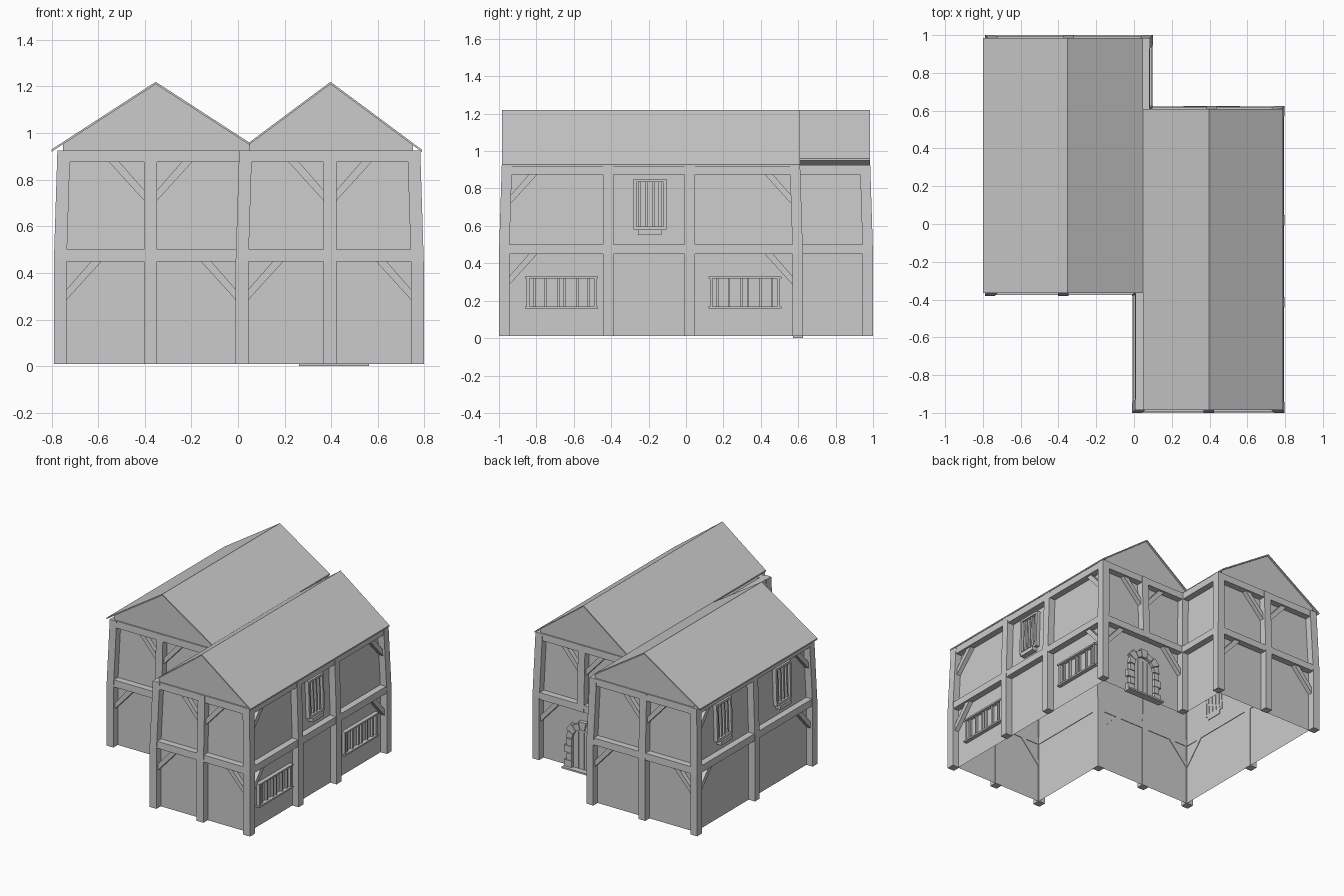
import bpy, bmesh, math
from mathutils import Vector

if "Cube" in bpy.data.objects:
    bpy.data.objects.remove(bpy.data.objects["Cube"])

# Footprint corners, counter-clockwise from the front left
PTS = [Vector(p) for p in [(-.79, -.38), (-.01, -.38), (-.01, -1), (.797, -1),
                           (.797, .625), (.1, .625), (.1, 1), (-.79, 1)]]
N = len(PTS)
CONCAVE = {1, 5}
INSET = .05      # plaster depth behind the timber face
POST = .055
BEAMS = ((.45, .5), (.875, .925))


def lean(z):
    return .015 * max(0, (z - .45) / .475)


def frame(i):
    a, b = PTS[i % N], PTS[(i + 1) % N]
    d = (b - a).normalized()
    return a, d, Vector((-d.y, d.x)), (b - a).length   # start, along, inward, length


def finish(name, bm):
    bmesh.ops.recalc_face_normals(bm, faces=bm.faces)
    me = bpy.data.meshes.new(name)
    bm.to_mesh(me)
    bm.free()
    ob = bpy.data.objects.new(name, me)
    bpy.context.collection.objects.link(ob)
    return ob


def loft(bm, rings):
    """Closed solid through rings of equal point count."""
    vs = [[bm.verts.new(p) for p in r] for r in rings]
    n = len(vs[0])
    for a, b in zip(vs, vs[1:]):
        for k in range(n):
            bm.faces.new((a[k], a[(k + 1) % n], b[(k + 1) % n], b[k]))
    bm.faces.new(vs[0])
    bm.faces.new(vs[-1])


class Wall:
    """Collects pieces on wall i: u along the wall, d inward from the timber face."""
    def __init__(self, i):
        self.a, self.d, self.n, self.len = frame(i)
        self.bm = bmesh.new()

    def at(self, u, d, z):
        p = self.a + self.d * u + self.n * (d + lean(z))
        return (p.x, p.y, z)

    def plate(self, poly, d0, d1=INSET + .004):
        loft(self.bm, [[self.at(u, d, z) for u, z in poly] for d in (d0, d1)])

    def bar(self, u0, u1, z0, z1, d0):
        self.plate([(u0, z0), (u1, z0), (u1, z1), (u0, z1)], d0)

    def brace(self, u, s, h):
        self.plate([(u, h - .165), (u, h - .12), (u + s * .105, h), (u + s * .15, h)], .018)

    def upper_window(self, c):
        for s in (-1, 1):
            self.bar(c + s * .08 - .008, c + s * .08 + .008, .58, .85, .022)
        for z in (.58, .834):
            self.bar(c - .087, c + .087, z, z + .016, .022)
        for k in (-1.5, -.5, .5, 1.5):
            self.bar(c + k * .036 - .007, c + k * .036 + .007, .59, .84, .034)
        self.bar(c - .063, c + .063, .552, .58, .01)

    def lower_window(self, c):
        for z in (.158, .318):
            self.bar(c - .195, c + .195, z, z + .012, .022)
        for s in (-1, 1):
            self.bar(c + s * .18 - .008, c + s * .18 + .008, .17, .32, .028)
            for o in (.017, .085, .145):
                self.bar(c + s * o - .006, c + s * o + .006, .17, .32, .035)

    def door(self, c):
        # arched plank leaf
        arc = [(c + .085 * math.cos(t * math.pi / 10), .22 + .085 * math.sin(t * math.pi / 10))
               for t in range(11)]
        self.plate([(c - .085, .01), (c + .085, .01)] + arc, .042)
        for k in (-1, 0, 1):
            self.bar(c + k * .042 - .003, c + k * .042 + .003, .01, .28, .038)
        # alternating jamb stones
        for k in range(4):
            w = .06 if k % 2 == 0 else .04
            z = .01 + k * .0525
            for s in (-1, 1):
                e = sorted((c + s * .085, c + s * (.085 + w)))
                self.bar(e[0], e[1], z, z + .049, .022)
        # arch stones
        for k in range(7):
            t0, t1 = k * math.pi / 7 + .02, (k + 1) * math.pi / 7 - .02
            r = .145 if k % 2 == 1 else .13
            self.plate([(c + q * math.cos(t), .22 + q * math.sin(t))
                        for q, t in ((.085, t0), (r, t0), (r, t1), (.085, t1))], .022)


# Plaster walls, open at the bottom
bm = bmesh.new()
rings = [[], []]
for i in range(N):
    p = PTS[i] + (frame(i)[2] + frame(i - 1)[2]) * INSET
    q = p + (frame(i)[2] + frame(i - 1)[2]) * lean(.925)
    m = [bm.verts.new((p.x, p.y, .01)), bm.verts.new((p.x, p.y, .45)), bm.verts.new((q.x, q.y, .925))]
    rings[0].append(m)
for i in range(N):
    a, b = rings[0][i], rings[0][(i + 1) % N]
    for k in range(2):
        bm.faces.new((a[k], b[k], b[k + 1], a[k + 1]))
finish("plaster_walls", bm)

# Corner posts leaning inwards on the upper floor
for i in range(N):
    n0, n1 = frame(i - 1)[2], frame(i)[2]
    bm = bmesh.new()
    rs = []
    for z in (.01, .45, .925):
        o = PTS[i] + (n0 + n1) * lean(z)
        rs.append([(*(o + n0 * s * POST + n1 * t * POST), z) for s, t in ((0, 0), (1, 0), (1, 1), (0, 1))])
    loft(bm, rs)
    finish("corner_post", bm)

# Timber per wall: middle posts (distance along wall), brace style
MIDS = {0: [.415], 2: [.405], 3: [.585, 1.02], 4: [.385], 6: [.445], 7: [.69]}
for i in range(N):
    w = Wall(i)
    s = -.02 if i in CONCAVE else .03
    e = w.len + .02 if (i + 1) % N in CONCAVE else w.len - .03
    for z0, z1 in BEAMS:
        w.bar(s, e, z0, z1, .003)
    finish("wall_beams", w.bm)
    if i not in MIDS:
        continue

    w = Wall(i)
    for u in MIDS[i]:
        if i != 4:                       # the door takes the lower half here
            w.bar(u - .0275, u + .0275, .01, .45, 0)
        w.bar(u - .0275, u + .0275, .45, .925, 0)
    finish("middle_posts", w.bm)

    w = Wall(i)
    u0 = 0 if i in CONCAVE else POST
    u1 = w.len if (i + 1) % N in CONCAVE else w.len - POST
    w.brace(u0, 1, .45)
    w.brace(u1, -1, .45)
    if i in (3, 7):                      # long sides brace the corners
        w.brace(u0, 1, .875)
        w.brace(u1, -1, .875)
    else:                                # gable sides brace the middle post
        w.brace(MIDS[i][0] - .0275, -1, .875)
        w.brace(MIDS[i][0] + .0275, 1, .875)
    finish("braces", w.bm)

# Windows and door
for i, kind, cs in ((3, "upper_window", [.807]), (3, "lower_window", [.335, 1.315]),
                    (7, "upper_window", [.36, 1.04])):
    for c in cs:
        w = Wall(i)
        getattr(w, kind)(c)
        finish(kind, w.bm)
w = Wall(4)
w.door(.385)
finish("arched_door", w.bm)
w = Wall(4)
w.bar(.235, .535, 0, .012, 0)
finish("door_step", w.bm)

# Roofs and gable infills
for side, (xl, zl), xr, (xe, ze), y0, y1 in (
        ("left", (-.8, .93), -.353, (.048, .96), -.365, .985),
        ("right", (.048, .96), .397, (.79, .928), -.985, .61)):
    t = .01
    prof = [(xl, zl), (xr, 1.22), (xe, ze), (xe, ze - t), (xr, 1.22 - t), (xl, zl - t)]
    bm = bmesh.new()
    loft(bm, [[(x, y, z) for x, z in prof] for y in (y0, y1)])
    finish(side + "_roof", bm)
    bm = bmesh.new()
    a, b = max(xl, -.75), min(xe, .75)
    za = zl + (a - xl) / (xr - xl) * (1.22 - zl) - .005
    zb = ze + (xe - b) / (xe - xr) * (1.22 - ze) - .005
    for y in (y0 + .012, y1 - .012):
        bm.faces.new([bm.verts.new((x, y, z)) for x, z in
                      ((a, .92), (b, .92), (b, zb), (xr, 1.215), (a, za))])
    finish(side + "_gables", bm)
